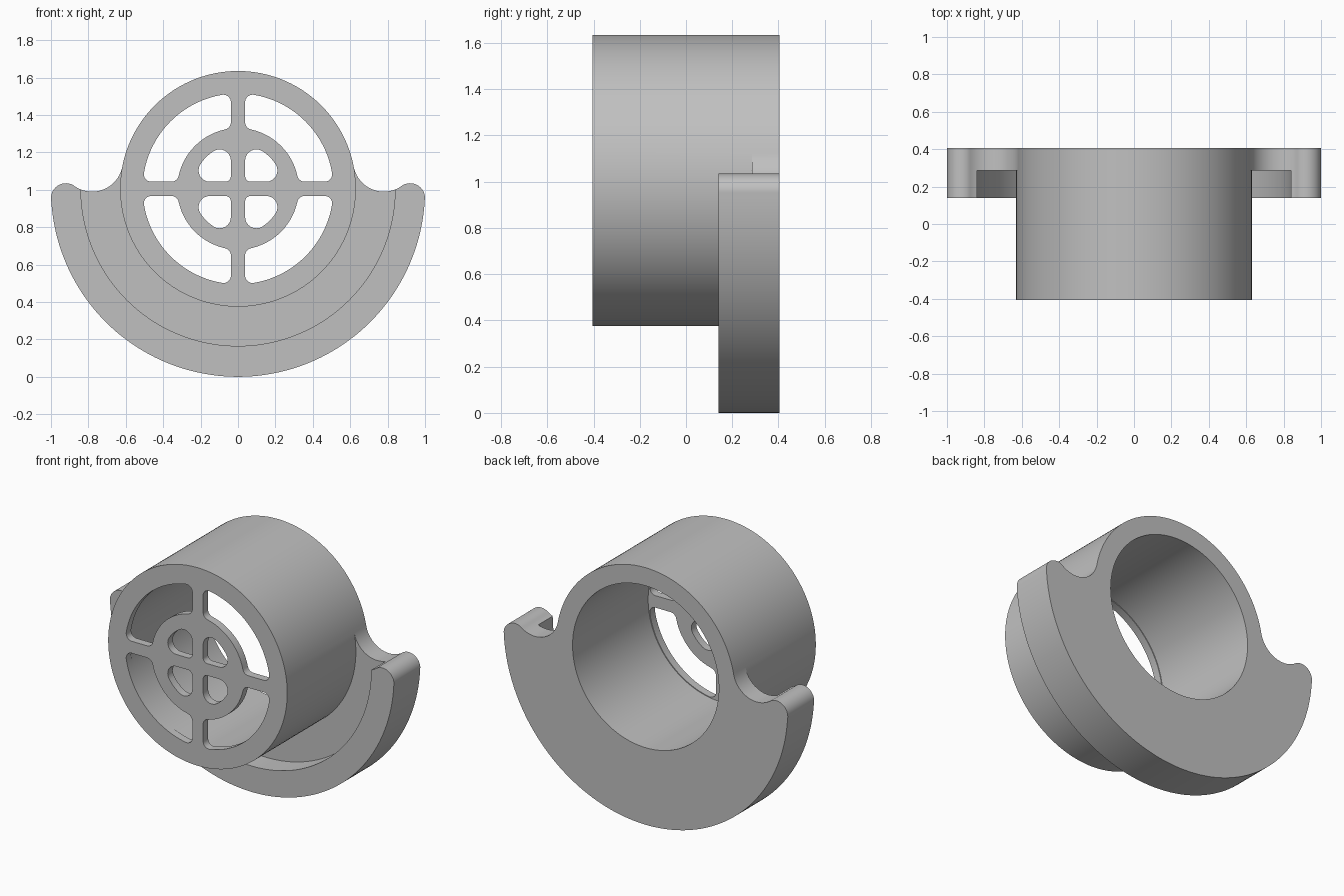
import bpy, bmesh
from math import sin, cos, radians, degrees, atan2, hypot, sqrt

if "Cube" in bpy.data.objects:
    bpy.data.objects.remove(bpy.data.objects["Cube"])

# Main dimensions
AXIS = 1.005
TUBE, BORE, POCKET = 0.63, 0.515, 0.84
FRONT, GRILLE_BACK, RIM_FRONT, FLOOR, BACK = -0.405, -0.355, 0.14, 0.285, 0.405


def arc(cx, cz, r, a0, a1, n):
    steps = [radians(a0 + (a1 - a0) * i / n) for i in range(n + 1)]
    return [(cx + r * cos(a), cz + r * sin(a)) for a in steps]


def clean(pts):
    """Drop repeated neighbouring points of a closed loop."""
    return [p for i, p in enumerate(pts)
            if hypot(p[0] - pts[i - 1][0], p[1] - pts[i - 1][1]) > 0.002]


def mirrored(half):
    """Close a clockwise right half with its mirror image, counter-clockwise."""
    whole = half + [(-x, z) for x, z in reversed(half)]
    return clean(whole[::-1])


bm = bmesh.new()


def wall(loop, y0, y1, hole=False):
    a = [bm.verts.new((x, y0, z)) for x, z in loop]
    b = [bm.verts.new((x, y1, z)) for x, z in loop]
    for i in range(len(loop)):
        quad = [a[i], a[i - 1], b[i - 1], b[i]]
        bm.faces.new(quad[::-1] if hole else quad)


def cap(loops, y, facing):
    edges = []
    for loop in loops:
        v = [bm.verts.new((x, y, z)) for x, z in loop]
        edges += [bm.edges.new((v[i - 1], v[i])) for i in range(len(v))]
    made = bmesh.ops.triangle_fill(bm, edges=edges, use_beauty=True,
                                   normal=(0, facing, 0))["geom"]
    for f in made:
        if isinstance(f, bmesh.types.BMFace):
            f.normal_update()
            if f.normal.y * facing < 0:
                f.normal_flip()


# Flange outline: fillet beside the tube, rounded horn, outer sweep
fx = 0.78
fr = (fx**2 + 0.015**2 - TUBE**2) / (2 * TUBE + 0.03)
fz = 0.99 + fr
hx, hz, hr = 0.92, 0.955, 0.08
tangent = degrees(atan2(fz - AXIS, fx))
split = degrees(atan2(-sqrt(fr**2 - (POCKET - fx)**2), POCKET - fx))
meet = degrees(atan2(hz - fz, hx - fx))
sweep = degrees(atan2(hz - 1, hx))
rim_angle = degrees(atan2(fz + fr * sin(radians(split)) - AXIS, POCKET))

crown = arc(0, AXIS, TUBE, 90, tangent, 36)
belly = arc(0, AXIS, TUBE, tangent, -90, 44)
fillet_in = arc(fx, fz, fr, tangent - 180, split, 18)
fillet_out = arc(fx, fz, fr, split, meet, 4)
horn = arc(hx, hz, hr, meet + 180, sweep, 16)
outer = arc(0, 1, 1, sweep, -90, 60)
ledge = arc(0, AXIS, POCKET, rim_angle, -90, 50)

tube_loop = mirrored(crown + belly)
plate_loop = mirrored(crown + fillet_in + fillet_out + horn + outer)
pocket_loop = mirrored(belly[::-1] + fillet_in + ledge)
rim_loop = mirrored(ledge[::-1] + fillet_out + horn + outer)
bore_loop = arc(0, AXIS, BORE, 0, 360, 128)[:-1]


# Grille openings in one quarter, with rounded corners
def outer_edge(ro, h, f):
    c = h + f
    q = sqrt((ro - f)**2 - c**2)
    phi = degrees(atan2(c, q))
    return (arc(q, c, f, -90, phi, 8) + arc(0, 0, ro, phi, 90 - phi, 20)
            + arc(c, q, f, 90 - phi, 180, 8))


def inner_edge(ri, h, f):
    c = h + f
    q = sqrt((ri + f)**2 - c**2)
    psi = degrees(atan2(q, c))
    return (arc(c, q, f, 180, 180 + psi, 8) + arc(0, 0, ri, psi, 90 - psi, 14)
            + arc(q, c, f, 270 - psi, 270, 8))


bar = 0.038
large = outer_edge(0.51, bar, 0.04) + inner_edge(0.325, bar, 0.04)
small = outer_edge(0.24, bar, 0.06) + arc(bar + 0.03, bar + 0.03, 0.03, 180, 270, 6)
openings = []
for shape in (large, small):
    for turn in range(4):
        openings.append(clean([(x, z + AXIS) for x, z in shape]))
        shape = [(-z, x) for x, z in shape]

# Tube with the grille across its front
cap([tube_loop] + openings, FRONT, -1)
cap([bore_loop] + openings, GRILLE_BACK, 1)
for hole in openings:
    wall(hole, FRONT, GRILLE_BACK, hole=True)
wall(tube_loop, FRONT, FLOOR)
wall(bore_loop, GRILLE_BACK, BACK, hole=True)

# Back flange with the recessed floor and raised rim
cap([plate_loop, bore_loop], BACK, 1)
wall(plate_loop, FLOOR, BACK)
cap([pocket_loop], FLOOR, -1)
cap([rim_loop], RIM_FRONT, -1)
wall(rim_loop, RIM_FRONT, FLOOR)

bmesh.ops.remove_doubles(bm, verts=bm.verts[:], dist=0.0015)
mesh = bpy.data.meshes.new("flanged_tube")
bm.to_mesh(mesh)
bm.free()

# Material
grey = bpy.data.materials.new("plain grey")
grey.use_nodes = True
colour = (0.53, 0.53, 0.53, 1)
grey.diffuse_color = colour
grey.node_tree.nodes["Principled BSDF"].inputs["Base Color"].default_value = colour
mesh.materials.append(grey)

body = bpy.data.objects.new("flanged_tube", mesh)
bpy.context.collection.objects.link(body)
bpy.ops.object.select_all(action="DESELECT")
body.select_set(True)
bpy.context.view_layer.objects.active = body
bpy.ops.object.shade_smooth_by_angle(angle=radians(30))
